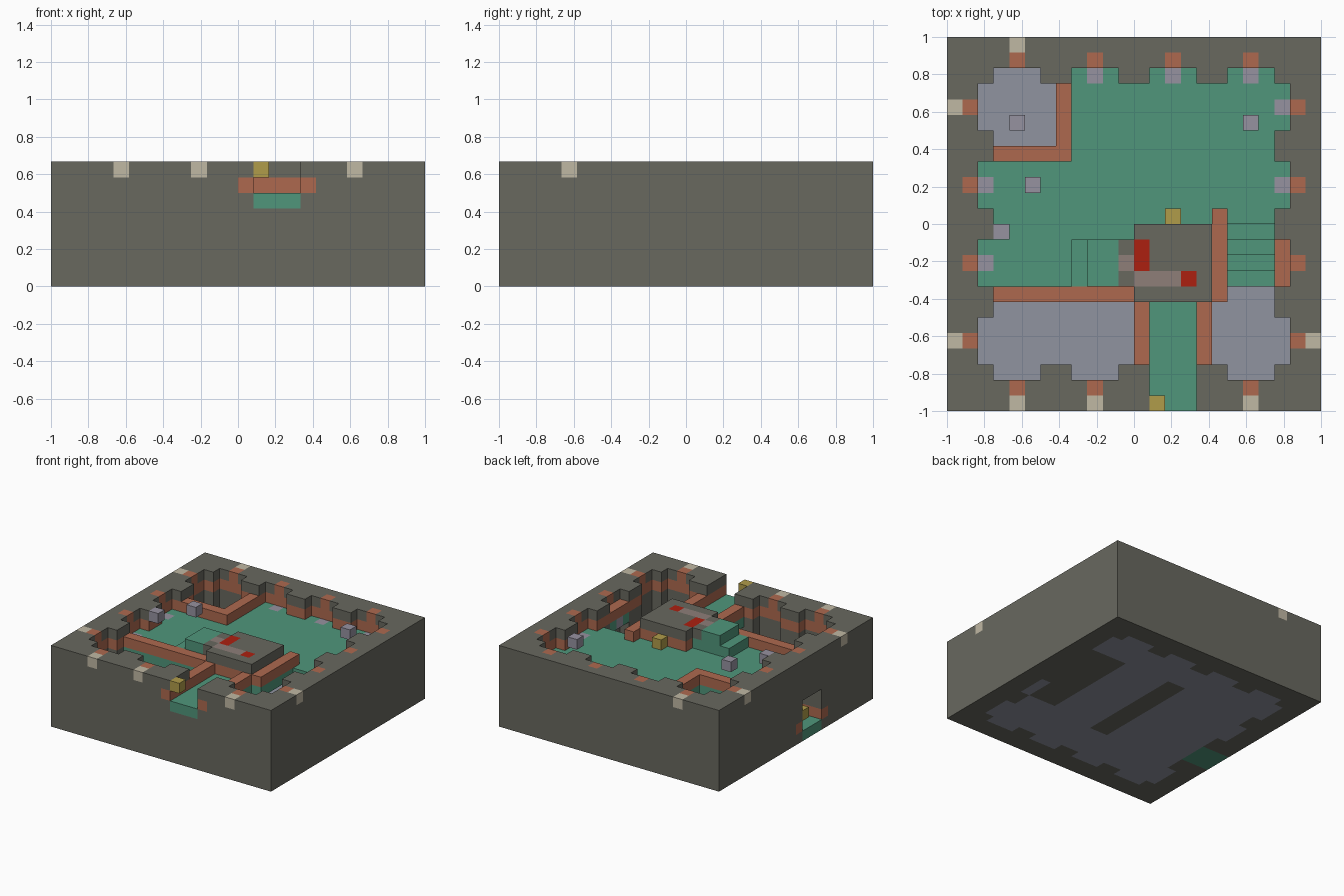
import bpy
import bmesh

if "Cube" in bpy.data.objects:
    bpy.data.objects.remove(bpy.data.objects["Cube"])

N, H = 24, 8          # blocks per side and in height
U = 2 / N             # block size

COLOURS = {
    "dark_stone": "68685F", "green_floor": "50967B", "red_brick": "AE694F",
    "pale_stone": "C0B8A4", "grey_floor": "9094A0", "lilac_stone": "9692A0",
    "gold": "B09C4A", "bright_red": "AC2010", "dusty_brown": "8E7E79",
}
NAMES = list(COLOURS)


def linear(h):
    v = int(h, 16) / 255
    return v / 12.92 if v <= 0.04045 else ((v + 0.055) / 1.055) ** 2.4


def make_material(name, code):
    m = bpy.data.materials.new(name)
    rgba = [linear(code[n:n + 2]) for n in (0, 2, 4)] + [1]
    m.use_nodes = True
    m.diffuse_color = rgba
    b = m.node_tree.nodes["Principled BSDF"]
    b.inputs["Base Color"].default_value = rgba
    b.inputs["Roughness"].default_value = 0.9
    return m


MATS = [make_material(n, c) for n, c in COLOURS.items()]
grid = {}             # block position -> (part, colour)


def box(i, j, k):
    """All block positions in half-open ranges."""
    return [(a, b, c) for a in range(*i) for b in range(*j) for c in range(*k)]


def fill(part, colour, i, j, k):
    for p in box(i, j, k):
        grid[p] = (part, colour)


def carve(i, j, k):
    for p in box(i, j, k):
        grid.pop(p, None)


def paint(p, colour):
    if p in grid:
        grid[p] = (grid[p][0], colour)


# Room footprint: square hall with three-wide niches on every side
room = {(i, j) for i, j, _ in box((3, 21), (3, 21), (0, 1))}
for s in (3, 8, 13, 18):
    for a in range(s, s + 3):
        room |= {(a, 2), (a, 21), (2, a), (21, a)}

# Open pits that reach down to the lower floor
pit = set()
for i, j in [((2, 7), (17, 22)), ((2, 12), (2, 7)), ((17, 22), (2, 7)), ((18, 21), (7, 12))]:
    pit |= {(a, b) for a, b, _ in box(i, j, (0, 1))} & room

# Outer walls, lower hall, upper floor and upper hall
fill("walls", "dark_stone", (0, N), (0, N), (0, H))
for i, j in room:
    for k in range(1, H):
        grid.pop((i, j, k), None)
    grid[i, j, 0] = ("lower_floor", "grey_floor")
    if (i, j) not in pit:
        grid[i, j, 5] = ("upper_floor", "green_floor")

# Front passage above, side doorway below
carve((13, 16), (0, 3), (6, H))
fill("upper_floor", "green_floor", (13, 16), (0, 3), (5, 6))
carve((0, 3), (8, 11), (1, 4))
fill("lower_floor", "green_floor", (0, 3), (8, 11), (0, 1))

# Inner lower walls
fill("lower_partition", "dark_stone", (11, 13), (7, 18), (0, 5))
fill("stair_base", "dark_stone", (18, 21), (8, 12), (0, 1))
fill("stair_base", "dark_stone", (18, 22), (12, 18), (0, 5))

# Brick course along the foot of the walls on both levels
for k in (1, 6):
    course = [(i, j, k) for i, j, _ in box((0, N), (0, N), (0, 1)) if (i, j, k) in grid
              and any((i + a, j + b, k) not in grid and 0 <= i + a < N and 0 <= j + b < N
                      for a, b in ((1, 0), (-1, 0), (0, 1), (0, -1)))]
    for p in course:
        paint(p, "red_brick")

# Niche centres: brick cap, then pale block over pits or lilac slab on the floor
for c in (4, 9, 14, 19):
    for niche, cap, rim in [((c, 2), (c, 1), (c, 0)), ((c, 21), (c, 22), (c, 23)),
                            ((2, c), (1, c), (0, c)), ((21, c), (22, c), (23, c))]:
        if (*cap, 7) not in grid:
            continue
        paint((*cap, 7), "red_brick")
        if niche in pit:
            paint((*rim, 7), "pale_stone")
        else:
            paint((*niche, 5), "lilac_stone")

# Low brick parapets around the pits, bridge and stairs
for i, j in [((7, 8), (16, 21)), ((3, 8), (16, 17)), ((3, 12), (7, 8)), ((12, 13), (3, 7)),
             ((16, 17), (3, 7)), ((17, 18), (7, 13)), ((21, 22), (8, 11))]:
    fill("parapets", "red_brick", i, j, (6, 7))

# Stairs down to the lower floor
for n in range(4):
    fill("stairs", "green_floor", (18, 21), (8 + n, 9 + n), (1, 2 + n))

# Raised platform with its steps and painted top
fill("platform", "red_brick", (12, 17), (7, 12), (6, 7))
fill("platform", "dark_stone", (12, 17), (7, 12), (7, 8))
fill("platform_steps", "green_floor", (8, 12), (8, 11), (6, 7))
fill("platform_steps", "green_floor", (9, 11), (8, 11), (7, 8))
fill("platform_steps", "dark_stone", (11, 12), (8, 11), (7, 8))
for i, j in [(11, 9), (12, 8), (13, 8), (14, 8)]:
    paint((i, j, 7), "dusty_brown")
for i, j in [(12, 9), (12, 10), (15, 8)]:
    paint((i, j, 7), "bright_red")

# Loose blocks
for part, colour, spots in [
        ("lilac_block", "lilac_stone", [(4, 18, 2), (19, 18, 7), (5, 14, 7), (3, 11, 7)]),
        ("gold_block", "gold", [(13, 0, 7), (14, 12, 6), (0, 10, 2)])]:
    for n, p in enumerate(spots):
        grid[p] = (f"{part}_{n + 1}", colour)


def build(part):
    """Mesh the exposed block sides of one part and merge flat areas."""
    bm = bmesh.new()
    for p, (owner, colour) in grid.items():
        if owner != part:
            continue
        for axis in range(3):
            for side in (0, 1):
                q = list(p)
                q[axis] += 2 * side - 1
                if tuple(q) in grid:
                    continue
                corners = []
                for a, b in ((0, 0), (1, 0), (1, 1), (0, 1)):
                    c = list(p)
                    c[axis] += side
                    c[(axis + 1) % 3] += a
                    c[(axis + 2) % 3] += b
                    corners.append(bm.verts.new((c[0] * U - 1, c[1] * U - 1, c[2] * U)))
                f = bm.faces.new(corners if side else corners[::-1])
                f.material_index = NAMES.index(colour)
    bmesh.ops.remove_doubles(bm, verts=bm.verts, dist=U / 100)
    bmesh.ops.dissolve_limit(bm, angle_limit=0.01, verts=bm.verts, edges=bm.edges,
                             delimit={"MATERIAL"})
    mesh = bpy.data.meshes.new(part)
    bm.to_mesh(mesh)
    bm.free()
    for m in MATS:
        mesh.materials.append(m)
    bpy.context.collection.objects.link(bpy.data.objects.new(part, mesh))


for part in sorted({owner for owner, _ in grid.values()}):
    build(part)
